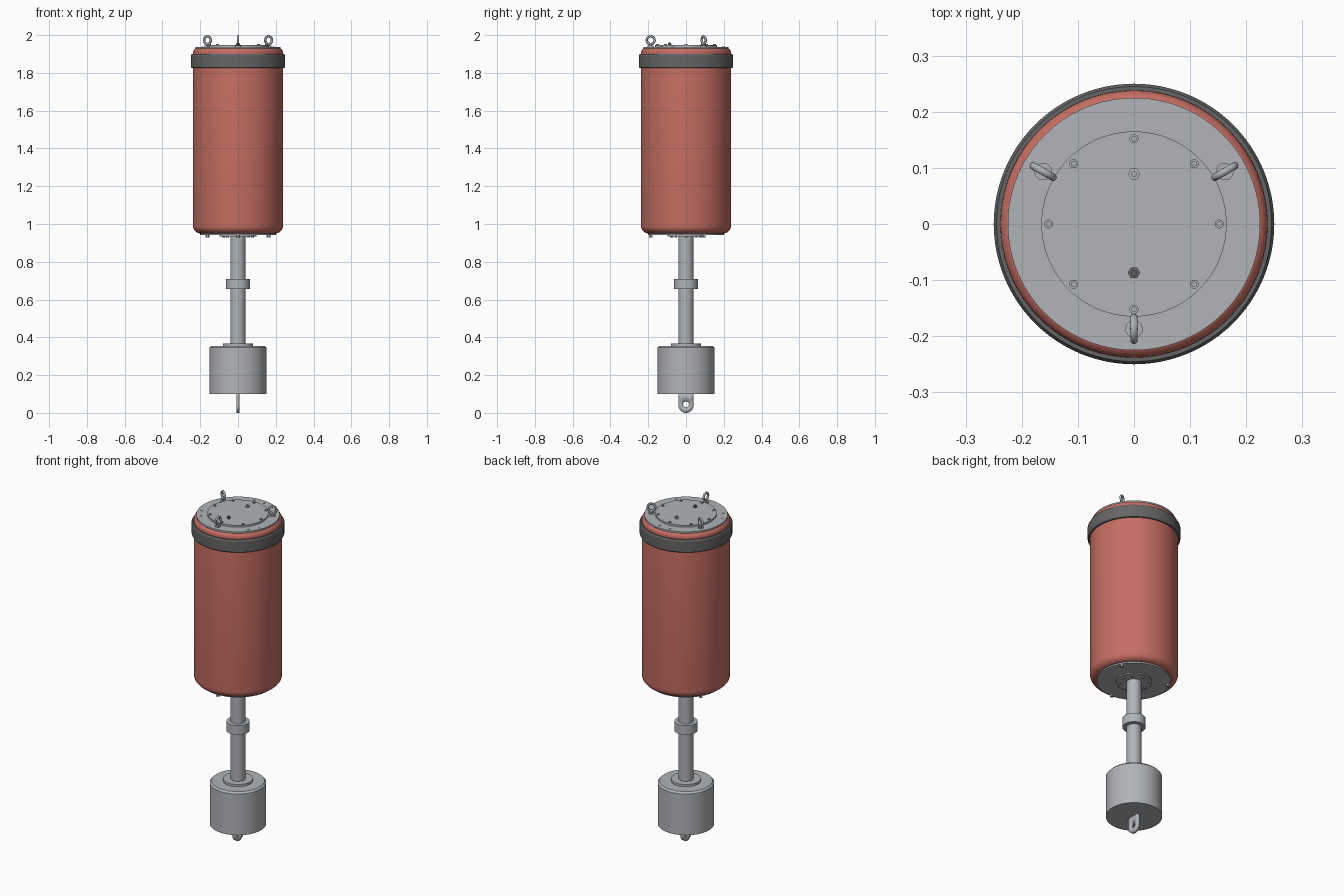
import bpy
import bmesh
from math import sin, cos, pi, radians
from mathutils import Matrix, Vector

cube = bpy.data.objects.get("Cube")
if cube:
    bpy.data.objects.remove(cube)


def material(name, rgb):
    m = bpy.data.materials.new(name)
    m.use_nodes = True
    m.diffuse_color = (*rgb, 1)
    m.node_tree.nodes["Principled BSDF"].inputs["Base Color"].default_value = (*rgb, 1)
    return m


RED = material("red paint", (0.56, 0.155, 0.125))
STEEL = material("grey steel", (0.44, 0.455, 0.475))
RUBBER = material("dark rubber", (0.13, 0.13, 0.13))


def finish(name, bm, mat, loc=(0, 0, 0), turn=0):
    """Turn a bmesh into a smooth object with sharp edges kept."""
    bmesh.ops.remove_doubles(bm, verts=bm.verts, dist=1e-5)
    bmesh.ops.recalc_face_normals(bm, faces=bm.faces)
    mesh = bpy.data.meshes.new(name)
    bm.to_mesh(mesh)
    bm.free()
    mesh.materials.append(mat)
    ob = bpy.data.objects.new(name, mesh)
    ob.location = loc
    ob.rotation_euler.z = turn
    bpy.context.collection.objects.link(ob)
    bpy.ops.object.select_all(action='DESELECT')
    ob.select_set(True)
    bpy.context.view_layer.objects.active = ob
    bpy.ops.object.shade_smooth_by_angle(angle=radians(30))
    return ob


def lathe(name, profile, mat, loc=(0, 0, 0), sides=96, turn=0):
    """Spin an (r, z) profile, running from axis to axis, about z."""
    bm = bmesh.new()
    verts = [bm.verts.new((r, 0, z)) for r, z in profile]
    edges = [bm.edges.new(pair) for pair in zip(verts, verts[1:])]
    bmesh.ops.spin(bm, geom=verts + edges, axis=(0, 0, 1), cent=(0, 0, 0),
                   angle=2 * pi, steps=sides, use_duplicate=False)
    return finish(name, bm, mat, loc, turn)


def disc(name, r, z0, z1, mat, loc=(0, 0, 0), sides=96, turn=0, bevel=0.0):
    top = [(r, z1)] if not bevel else [(r, z1 - bevel), (r - bevel, z1)]
    return lathe(name, [(0, z0), (r, z0)] + top + [(0, z1)], mat, loc, sides, turn)


def polar(r, degrees):
    a = radians(degrees)
    return r * cos(a), r * sin(a), 0


# Float body with rounded rims
def arc(r, z, radius, start, end, n=8):
    return [(r + radius * cos(radians(start + (end - start) * i / n)),
             z + radius * sin(radians(start + (end - start) * i / n)))
            for i in range(n + 1)]


lathe("float_body", [(0, 0.95)] + arc(0.198, 0.99, 0.04, -90, 0)
      + arc(0.213, 1.907, 0.025, 0, 90) + [(0, 1.932)], RED)

# Rubber fender band
lathe("fender_band", [(0.236, 1.825), (0.246, 1.825), (0.25, 1.831),
                      (0.25, 1.892), (0.245, 1.9), (0.236, 1.9),
                      (0.236, 1.825)], RUBBER)

# Lid plates
disc("top_plate", 0.225, 1.925, 1.938, STEEL)
disc("hatch_cover", 0.165, 1.93, 1.948, STEEL)

# Hatch screws with sockets
for i in range(8):
    lathe("hatch_screw", [(0, 1.945), (0.008, 1.945), (0.008, 1.952),
                          (0.004, 1.952), (0.004, 1.949), (0, 1.949)],
          STEEL, polar(0.152, 45 * i), 20)

# Plate screws in three pairs
for i in range(3):
    for side in (-1, 1):
        disc("plate_screw", 0.0065, 1.93, 1.940, STEEL,
             polar(0.201, 90 + 120 * i + 9.3 * side), 20)

# Hexagonal fittings on the hatch
for y, mat in ((0.089, STEEL), (-0.087, RUBBER)):
    disc("hatch_fitting", 0.011, 1.94, 1.956, mat, (0, y, 0), 6)
    disc("fitting_stud", 0.005, 1.95, 1.962, mat, (0, y, 0), 16)


# Lifting eyes, each in a radial plane
def lifting_eye(angle):
    major, minor, n, m = 0.0205, 0.0065, 32, 12
    bm = bmesh.new()
    rings = []
    for i in range(n):
        a = 2 * pi * i / n
        rings.append([bm.verts.new(((major + minor * cos(2 * pi * j / m)) * cos(a),
                                    minor * sin(2 * pi * j / m),
                                    (major + minor * cos(2 * pi * j / m)) * sin(a)))
                      for j in range(m)])
    for i in range(n):
        p, q = rings[i], rings[(i + 1) % n]
        for j in range(m):
            k = (j + 1) % m
            bm.faces.new((p[j], q[j], q[k], p[k]))
    x, y, _ = polar(0.187, angle)
    finish("lifting_eye", bm, STEEL, (x, y, 1.973), radians(angle))
    disc("eye_foot", 0.0155, 1.93, 1.944, STEEL, (x, y, 0), 32)
    disc("eye_shank", 0.007, 1.94, 1.954, STEEL, (x, y, 0), 20)


for angle in (30, 150, 270):
    lifting_eye(angle)
    # Matching through bolt under the float
    disc("bottom_bolt", 0.011, 0.929, 0.945, STEEL, polar(0.187, angle), 6)

# Bottom plate and shaft flange
disc("bottom_plate", 0.2, 0.942, 0.955, STEEL)
disc("shaft_flange", 0.097, 0.935, 0.945, STEEL)
for i in range(8):
    disc("flange_bolt", 0.008, 0.928, 0.94, STEEL, polar(0.077, 45 * i), 6)

# Shaft, collar and counterweight
disc("shaft", 0.04, 0.34, 0.94, STEEL)
disc("shaft_collar", 0.063, 0.655, 0.71, STEEL)
disc("counterweight", 0.152, 0.1, 0.355, STEEL, bevel=0.01)
disc("counterweight_washer", 0.08, 0.35, 0.368, STEEL)

# Mooring lug: rounded below, square above, with an eye hole
bm = bmesh.new()
outer, inner = [], []
steps = 48
for i in range(steps):
    a = 2 * pi * i / steps
    c, s = cos(a), sin(a)
    grow = 1 / max(abs(c), abs(s)) if s > 0 else 1
    lift = 0.065 if s > 0 else 0.04
    outer.append(bm.verts.new((0, 0.04 * c * grow, 0.04 + lift * s * grow)))
    inner.append(bm.verts.new((0, 0.015 * c, 0.045 + 0.015 * s)))
for i in range(steps):
    k = (i + 1) % steps
    bm.faces.new((outer[i], outer[k], inner[k], inner[i]))
lug = finish("mooring_lug", bm, STEEL)
solid = lug.modifiers.new("thickness", 'SOLIDIFY')
solid.thickness = 0.018
solid.offset = 0
